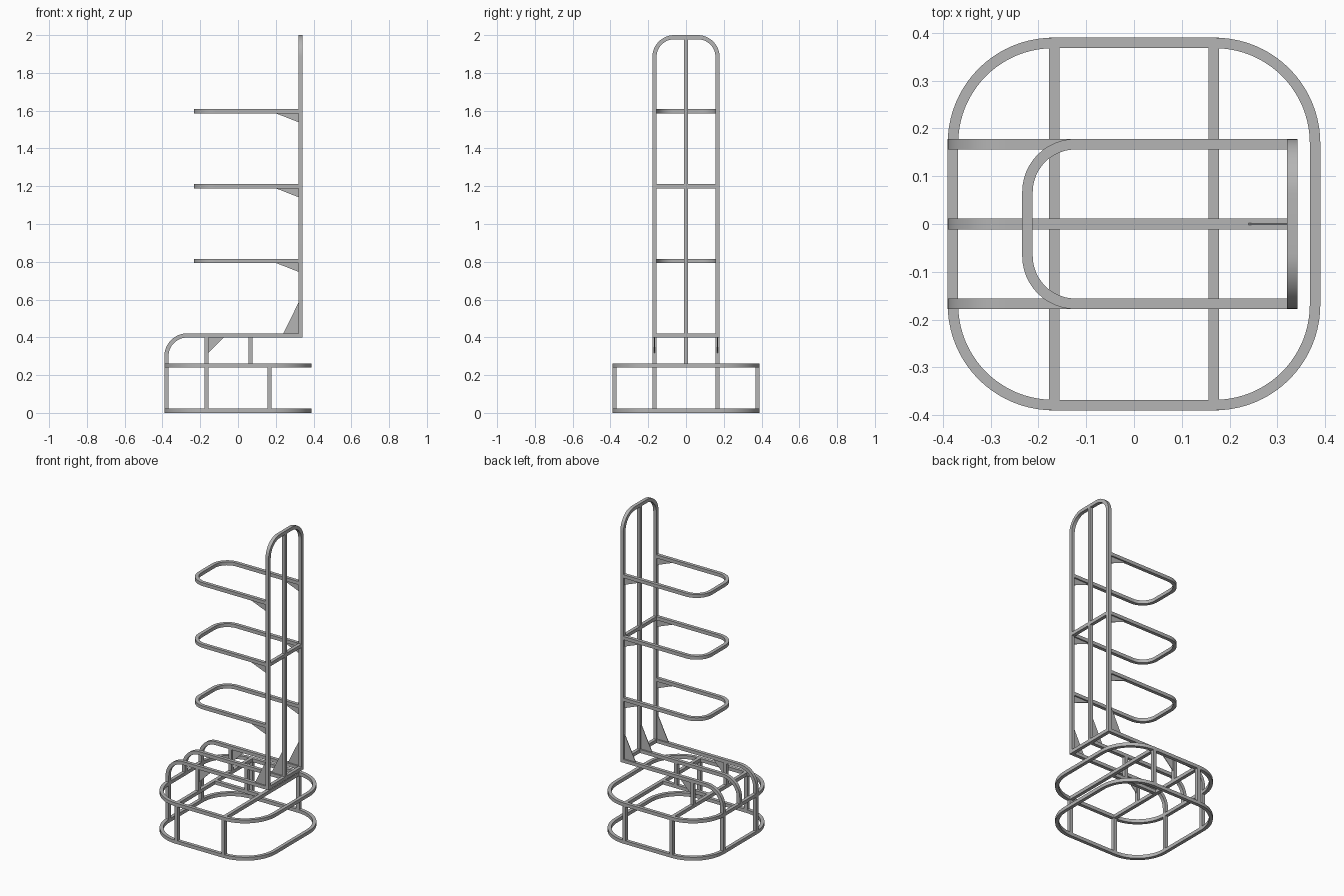
import bpy
import bmesh
import math
from mathutils import Vector

cube = bpy.data.objects.get("Cube")
if cube:
    bpy.data.objects.remove(cube, do_unlink=True)

H = 0.011          # half the tube width
T = 2 * H
RING = 0.379       # half span of the base rings
SIDE = 0.167       # offset of posts and rails
BACK = 0.331       # tower position
LOW, MID, DECK = H, 0.251, 0.41

steel = bpy.data.materials.new("grey_steel")
steel.use_nodes = True
GREY = (0.46, 0.46, 0.46, 1)
steel.diffuse_color = GREY
steel.node_tree.nodes["Principled BSDF"].inputs["Base Color"].default_value = GREY


def finish(name, bm):
    """Turn a bmesh into an object, smooth on bends and sharp on tube edges."""
    bmesh.ops.recalc_face_normals(bm, faces=bm.faces)
    for f in bm.faces:
        f.smooth = True
    for e in bm.edges:
        e.smooth = e.calc_face_angle(0) < math.radians(30)
    mesh = bpy.data.meshes.new(name)
    bm.to_mesh(mesh)
    bm.free()
    mesh.materials.append(steel)
    obj = bpy.data.objects.new(name, mesh)
    bpy.context.collection.objects.link(obj)


def rounded(corners, radius, closed=False, steps=12):
    """Replace the corners of a right-angled path with arcs."""
    pts = [Vector(c) for c in corners]
    out = []
    for i, p in enumerate(pts):
        if not closed and i in (0, len(pts) - 1):
            out.append(p)
            continue
        a = (pts[i - 1] - p).normalized()
        b = (pts[(i + 1) % len(pts)] - p).normalized()
        centre = p + (a + b) * radius
        for k in range(steps + 1):
            t = math.pi / 2 * k / steps
            out.append(centre - b * radius * math.cos(t) - a * radius * math.sin(t))
    return out


def tube(name, path, normal, closed=False):
    """Sweep a square section along a flat path."""
    pts = [Vector(p) for p in path]
    n = Vector(normal)
    count = len(pts)
    bm = bmesh.new()
    loops = []
    for i, p in enumerate(pts):
        before = pts[i - 1] if closed or i else None
        after = pts[(i + 1) % count] if closed or i < count - 1 else None
        d1 = (p - before).normalized() if before else (after - p).normalized()
        d2 = (after - p).normalized() if after else d1
        tangent = (d1 + d2).normalized()
        side = tangent.cross(n) * (H / tangent.dot(d1))
        loops.append([bm.verts.new(p + side * s + n * H * u)
                      for s, u in ((1, 1), (-1, 1), (-1, -1), (1, -1))])
    for i in range(count if closed else count - 1):
        a, b = loops[i], loops[(i + 1) % count]
        for k in range(4):
            j = (k + 1) % 4
            bm.faces.new((a[k], a[j], b[j], b[k]))
    if not closed:
        bm.faces.new(loops[0])
        bm.faces.new(loops[-1])
    finish(name, bm)


def bar(name, start, end):
    """Straight square tube."""
    tube(name, (start, end), (0, 1, 0) if start[1] == end[1] else (1, 0, 0))


def gusset(name, y, corners):
    """Thin triangular plate in the xz plane."""
    bm = bmesh.new()
    rows = [[bm.verts.new((x, y + o, z)) for x, z in corners] for o in (-0.002, 0.002)]
    for row in rows:
        bm.faces.new(row)
    for k in range(3):
        j = (k + 1) % 3
        bm.faces.new((rows[0][k], rows[0][j], rows[1][j], rows[1][k]))
    finish(name, bm)


# Base rings
for name, z in (("lower_ring", LOW), ("upper_ring", MID)):
    square = [(x * RING, y * RING, z) for x, y in ((-1, -1), (1, -1), (1, 1), (-1, 1))]
    tube(name, rounded(square, 0.21, True, 20), (0, 0, 1), True)

# Base posts and cross bars
for x in (-SIDE, SIDE):
    bar("base_cross_bar", (x, H - RING, MID), (x, RING - H, MID))
    for y in (-RING, RING):
        bar("base_side_post", (x, y, LOW + H), (x, y, MID - H))
for y in (-SIDE, SIDE):
    bar("base_end_post", (-RING, y, LOW + H), (-RING, y, MID - H))
bar("base_centre_bar", (H - SIDE, 0, MID), (SIDE - H, 0, MID))

# Deck rails with a bent end, and tower feet gussets
for y in (-SIDE, 0, SIDE):
    rail = [(-RING, y, MID + H), (-RING, y, DECK), (BACK - H, y, DECK)]
    tube("deck_rail", rounded(rail, 0.11), (0, 1, 0))
    gusset("tower_foot_gusset", y,
           ((0.24, DECK + H), (BACK - H, DECK + H), (BACK - H, 0.583)))

# Deck supports
for y in (-SIDE, SIDE):
    bar("deck_post", (-SIDE, y, MID + H), (-SIDE, y, DECK - H))
    gusset("deck_post_gusset", y,
           ((H - SIDE, DECK - H), (-0.075, DECK - H), (H - SIDE, 0.318)))
bar("deck_centre_post", (0.066, 0, MID + H), (0.066, 0, DECK - H))

# Tower arch, centre post and cross bars
TOP = 2 - H
arch = [(BACK, -SIDE, DECK - H), (BACK, -SIDE, TOP), (BACK, SIDE, TOP), (BACK, SIDE, DECK - H)]
tube("tower_arch", rounded(arch, 0.105), (1, 0, 0))
bar("tower_centre_post", (BACK, 0, DECK + H), (BACK, 0, TOP - H))
for z in (DECK, 1.2):
    bar("tower_cross_bar", (BACK, H - SIDE, z), (BACK, SIDE - H, z))

# Shelf loops with a gusset under each arm
END = BACK - H
for z in (0.805, 1.2, 1.597):
    loop = [(END, -SIDE, z), (-0.223, -SIDE, z), (-0.223, SIDE, z), (END, SIDE, z)]
    tube("shelf_loop", rounded(loop, 0.1), (0, 0, 1))
    for y in (-SIDE, SIDE):
        gusset("shelf_gusset", y, ((0.2, z - H), (END, z - H), (END, z - H - 0.047)))
